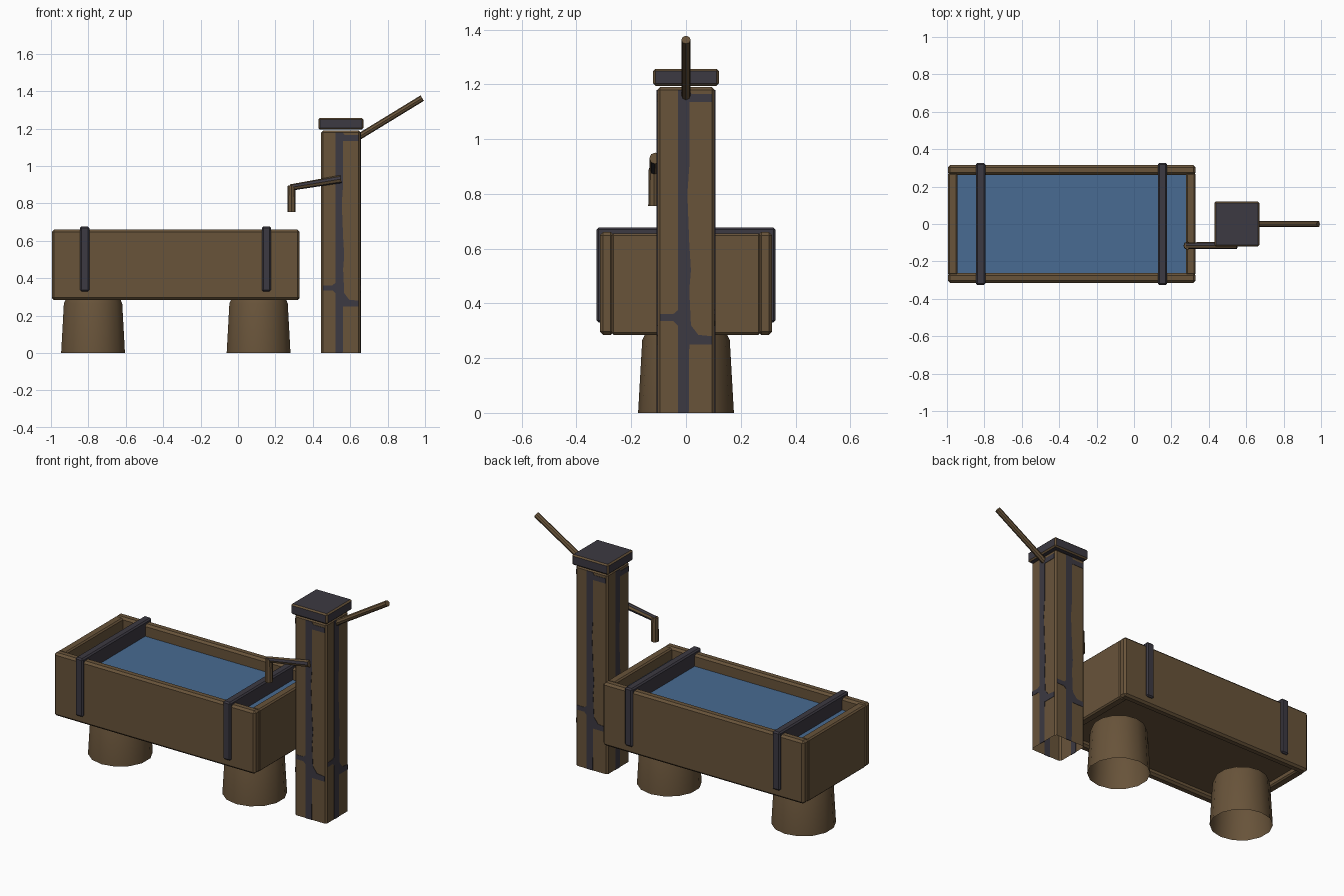
import bpy, bmesh, math
from mathutils import Vector, Matrix

cube = bpy.data.objects.get("Cube")
if cube:
    bpy.data.objects.remove(cube, do_unlink=True)


def material(name, rgb):
    m = bpy.data.materials.new(name)
    m.use_nodes = True
    m.diffuse_color = (*rgb, 1)
    m.node_tree.nodes["Principled BSDF"].inputs["Base Color"].default_value = (*rgb, 1)
    return m


BROWN = material("weathered brown", (0.138, 0.087, 0.042))
GREY = material("dark grey", (0.045, 0.041, 0.054))
WATER = material("water blue", (0.065, 0.147, 0.287))


def finish(name, bm, *mats, smooth=False):
    bmesh.ops.recalc_face_normals(bm, faces=bm.faces)
    mesh = bpy.data.meshes.new(name)
    bm.to_mesh(mesh)
    bm.free()
    for m in mats:
        mesh.materials.append(m)
    ob = bpy.data.objects.new(name, mesh)
    bpy.context.collection.objects.link(ob)
    if smooth:
        bpy.ops.object.select_all(action='DESELECT')
        ob.select_set(True)
        bpy.context.view_layer.objects.active = ob
        bpy.ops.object.shade_smooth_by_angle(angle=math.radians(40))
    return ob


def box(name, lo, hi, mat, bevel=0.0, trim=None, open_base=False):
    """Box between two corners; trim is the material of the bevelled edges."""
    lo, hi = Vector(lo), Vector(hi)
    bm = bmesh.new()
    place = Matrix.Translation((lo + hi) / 2) @ Matrix.Diagonal((*(hi - lo), 1))
    bmesh.ops.create_cube(bm, size=1, matrix=place)
    if open_base:
        base = [f for f in bm.faces if f.calc_center_median().z < lo.z + 1e-4]
        bmesh.ops.delete(bm, geom=base, context='FACES_ONLY')
    if bevel:
        edges = [e for e in bm.edges if not e.is_boundary]
        bmesh.ops.bevel(bm, geom=edges, offset=bevel, segments=1, affect='EDGES')
        bm.normal_update()
        for f in bm.faces:
            slanted = max(abs(c) for c in f.normal) < 0.95
            f.material_index = 1 if trim and slanted else 0
    return finish(name, bm, mat, *([trim] if trim else []))


def rod(name, a, b, r1, r2, mats, sides=8):
    """Round bar from a to b; a second material alternates around it."""
    a, b = Vector(a), Vector(b)
    turn = (b - a).to_track_quat('Z', 'Y').to_matrix().to_4x4()
    bm = bmesh.new()
    bmesh.ops.create_cone(bm, cap_ends=True, segments=sides, radius1=r1, radius2=r2,
                          depth=(b - a).length,
                          matrix=Matrix.Translation((a + b) / 2) @ turn)
    if len(mats) > 1:
        for i, f in enumerate(f for f in bm.faces if len(f.verts) == 4):
            f.material_index = i % 2
    return finish(name, bm, *mats, smooth=True)


# Trough: long planks, end planks, recessed floor
X0, X1, Y, Z0, Z1, T = -0.995, 0.33, 0.315, 0.285, 0.66, 0.052
for name, s in (("front", -1), ("back", 1)):
    ys = sorted((s * Y, s * (Y - T)))
    box(f"trough_{name}_wall", (X0, ys[0], Z0), (X1, ys[1], Z1), BROWN, 0.012)
for name, x in (("right", X0), ("left", X1 - T)):
    box(f"trough_{name}_wall", (x, T - Y - 0.01, Z0), (x + T, Y - T + 0.01, Z1 - 0.004),
        BROWN, 0.008)
box("trough_floor", (X0 + 0.03, 0.03 - Y, 0.315), (X1 - 0.03, Y - 0.03, 0.35), BROWN)

# Water surface
bm = bmesh.new()
bmesh.ops.create_grid(bm, x_segments=1, y_segments=1, size=0.5,
                      matrix=Matrix.Translation(((X0 + X1) / 2, 0, 0.59))
                      @ Matrix.Diagonal((X1 - X0 - T, 2 * Y - T, 1, 1)))
finish("water", bm, WATER)

# Iron straps
for name, x in (("right", -0.82), ("left", 0.152)):
    box(f"{name}_strap", (x - 0.025, -0.327, 0.33), (x + 0.025, 0.327, 0.677), GREY, 0.008)

# Round feet, tapered, hollow underneath
for name, x in (("right", -0.775), ("left", 0.11)):
    bm = bmesh.new()
    rings = []
    for r, z in ((0.175, 0), (0.16, 0.265), (0.15, 0.287)):
        circle = bmesh.ops.create_circle(bm, segments=14, radius=r,
                                         matrix=Matrix.Translation((x, 0, z)))
        rings.append(circle["verts"])
    for low, high in zip(rings, rings[1:]):
        for i in range(14):
            j = (i + 1) % 14
            bm.faces.new((low[i], low[j], high[j], high[i]))
    bm.faces.new(rings[-1])
    finish(f"{name}_foot", bm, BROWN, smooth=True)

# Pump post and cap
PX, PW = 0.55, 0.105
box("pump_post", (PX - PW, -PW, 0), (PX + PW, PW, 1.19), BROWN, 0.01, open_base=True)
box("post_cap", (PX - 0.12, -0.12, 1.195), (PX + 0.12, 0.12, 1.257), GREY, 0.008, trim=BROWN)

# Worn seams: thin plates repeated on the four sides of the post
SEAMS = (
    ((-0.03, 0), (0.01, 0), (0.012, 0.25), (0.095, 0.25), (0.095, 0.28), (0.045, 0.285),
     (0.018, 0.32), (0.012, 0.45), (0.018, 0.52), (0.012, 0.62), (0.005, 0.8),
     (0.012, 0.9), (0.012, 1.135), (0.095, 1.135), (0.095, 1.165), (0.02, 1.165),
     (0.01, 1.18), (-0.03, 1.18)),
    ((-0.095, 0.335), (-0.045, 0.335), (-0.03, 0.32), (-0.03, 0.375), (-0.045, 0.362),
     (-0.095, 0.362)),
)
bm = bmesh.new()
for k in range(4):
    spin = Matrix.Translation((PX, 0, 0)) @ Matrix.Rotation(k * math.pi / 2, 4, 'Z')
    for outline in SEAMS:
        face = bm.faces.new([bm.verts.new(spin @ Vector((u, 0.002 - PW, z)))
                             for u, z in outline])
        out = bmesh.ops.extrude_face_region(bm, geom=[face])["geom"]
        push = spin.to_3x3() @ Vector((0, -0.004, 0))
        bmesh.ops.translate(bm, vec=push,
                            verts=[v for v in out if isinstance(v, bmesh.types.BMVert)])
finish("post_seams", bm, GREY)

# Handle and spout
rod("pump_handle", (0.62, 0, 1.14), (0.985, 0, 1.363), 0.017, 0.017, [BROWN])
rod("spout_arm", (0.55, -0.113, 0.93), (0.28, -0.116, 0.885), 0.021, 0.017, [BROWN, GREY])
rod("spout_nozzle", (0.286, -0.116, 0.755), (0.286, -0.116, 0.895), 0.022, 0.02, [BROWN])
